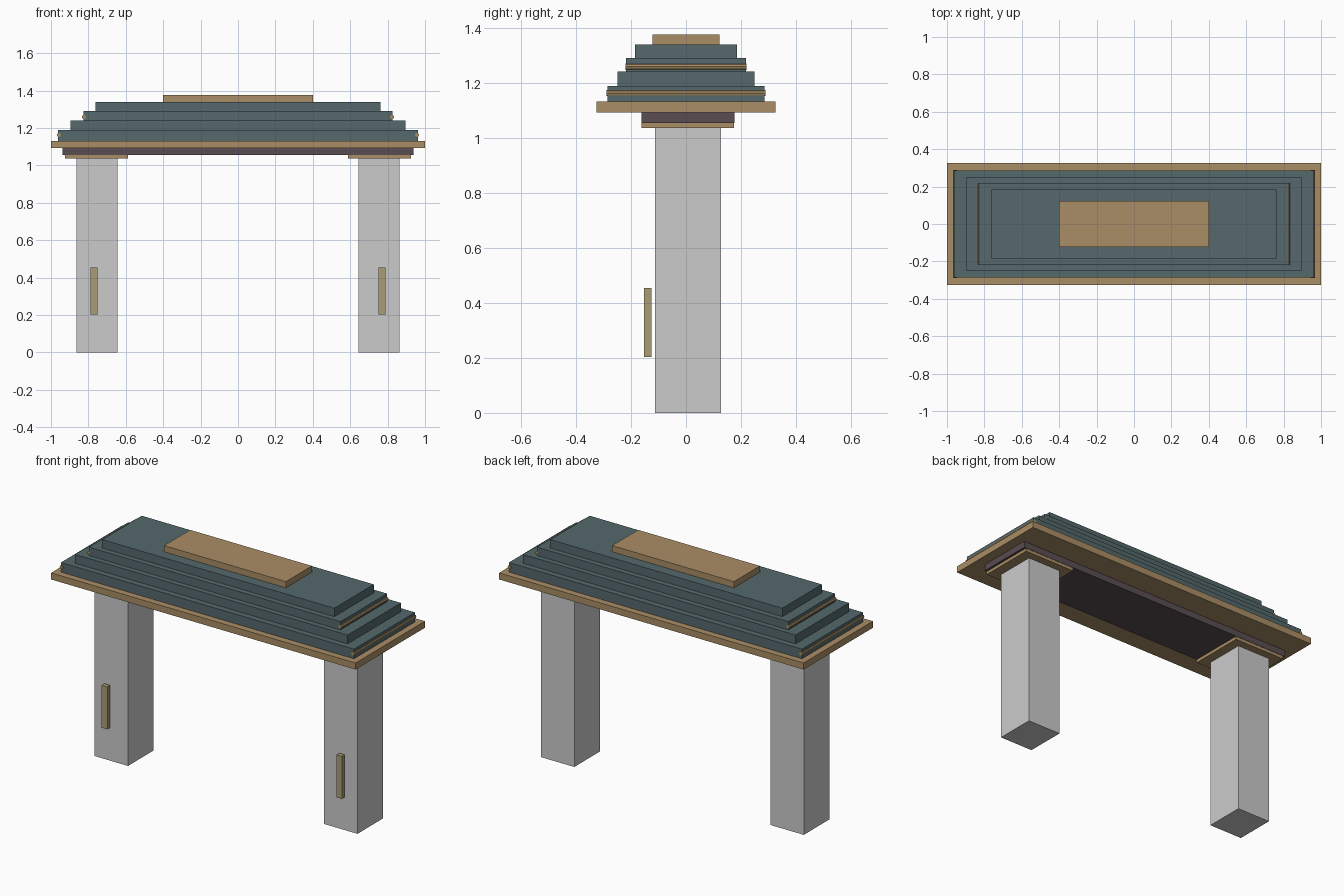
import bpy
import math

if "Cube" in bpy.data.objects:
    bpy.data.objects.remove(bpy.data.objects["Cube"])


def material(name, rgb):
    m = bpy.data.materials.new(name)
    m.diffuse_color = (*rgb, 1)
    m.use_nodes = True
    m.node_tree.nodes["Principled BSDF"].inputs["Base Color"].default_value = m.diffuse_color
    return m


gold = material("gold_wood", (0.40, 0.27, 0.13))
pale = material("pale_brass", (0.40, 0.34, 0.18))
slate = material("slate_tile", (0.09, 0.14, 0.15))
dark = material("dark_beam", (0.10, 0.075, 0.085))


def finish(name, mat):
    ob = bpy.context.object
    ob.name = ob.data.name = name
    if mat:
        ob.data.materials.append(mat)
    return ob


def box(name, x, y, z, mat=None):
    """Box from (min, max) pairs on each axis."""
    bpy.ops.mesh.primitive_cube_add(size=1)
    ob = finish(name, mat)
    for v in ob.data.vertices:
        v.co = [a + (b - a) * (c + 0.5) for (a, b), c in zip((x, y, z), v.co)]
    return ob


def rod(name, x, z, radius, length, mat):
    """Eight-sided rod along y."""
    bpy.ops.mesh.primitive_cylinder_add(vertices=8, radius=radius, depth=length,
                                        location=(x, 0, z),
                                        rotation=(math.pi / 2, 0, 0))
    ob = finish(name, mat)
    bpy.ops.object.transform_apply(location=True, rotation=True, scale=True)
    return ob


# Pillars, their caps and the floating door bars, mirrored left and right
for side, s in (("left", -1), ("right", 1)):
    def span(a, b):
        return tuple(sorted((s * a, s * b)))

    box(f"{side}_pillar", span(0.644, 0.863), (-0.112, 0.128), (0, 1.036))
    box(f"{side}_pillar_cap", span(0.587, 0.924), (-0.162, 0.175), (1.036, 1.055), gold)
    box(f"{side}_bar", span(0.752, 0.789), (-0.152, -0.126), (0.203, 0.455), pale)
    # Trim rods on the ends of the first and third roof tiers
    rod(f"{side}_lower_trim", s * 0.957, 1.163, 0.011, 0.58, gold)
    rod(f"{side}_upper_trim", s * 0.824, 1.259, 0.011, 0.44, gold)

# Lintel and eave board
box("lintel", (-0.938, 0.938), (-0.162, 0.177), (1.055, 1.093), dark)
box("eave", (-1, 1), (-0.325, 0.325), (1.093, 1.132), gold)

# Stepped roof tiers: half width, half depth, bottom, top
tiers = [(0.962, 0.286, 1.132, 1.189), (0.895, 0.25, 1.189, 1.241),
         (0.826, 0.218, 1.241, 1.29), (0.762, 0.185, 1.29, 1.34)]
for i, (w, d, z0, z1) in enumerate(tiers, 1):
    box(f"roof_tier_{i}", (-w, w), (-d, d), (z0, z1), slate)

# Ridge board
box("ridge", (-0.4, 0.4), (-0.122, 0.122), (1.34, 1.377), gold)
